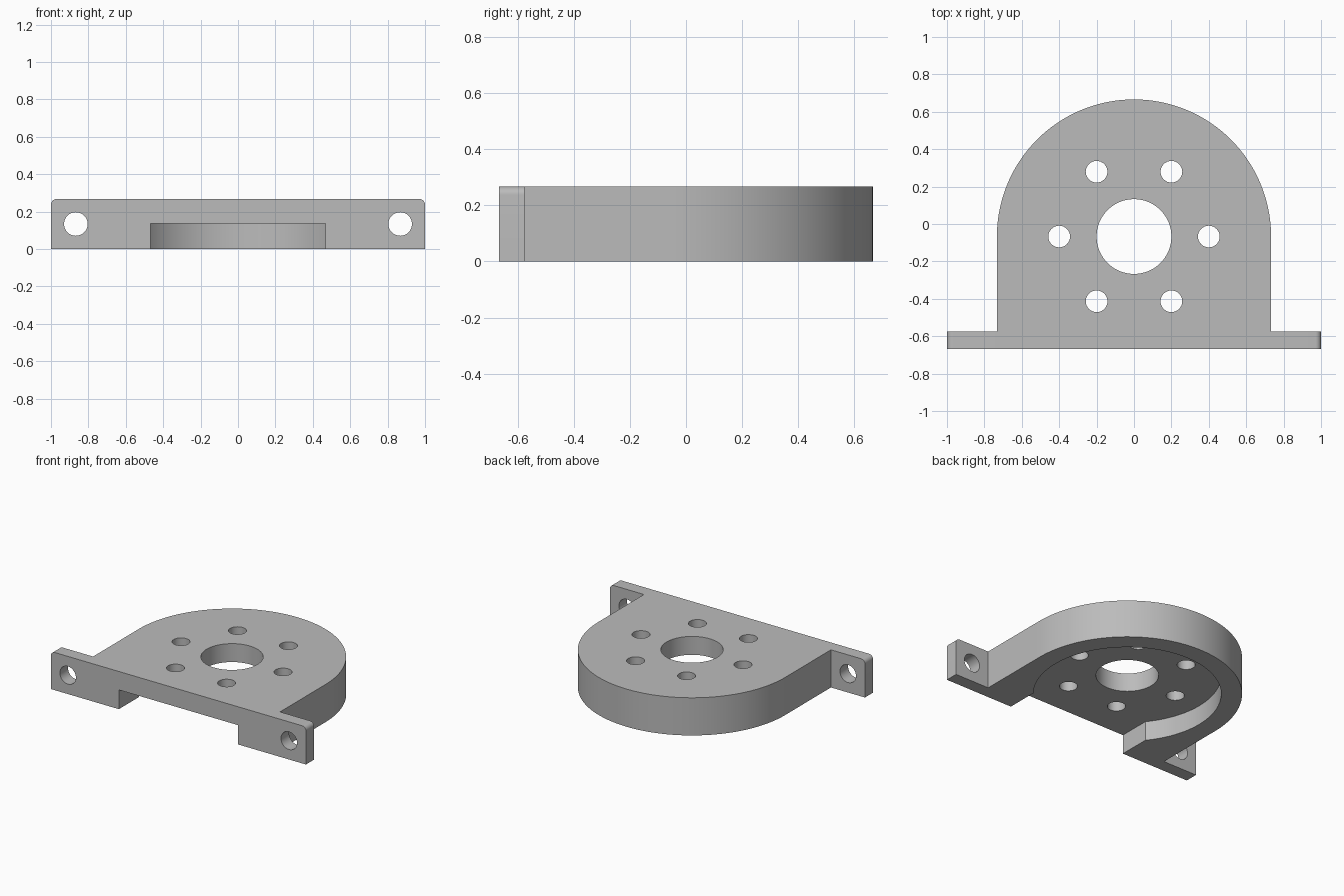
import bpy
import bmesh
from math import cos, sin, pi, acos, sqrt
from mathutils import Matrix

cube = bpy.data.objects.get("Cube")
if cube:
    bpy.data.objects.remove(cube, do_unlink=True)

HEIGHT = 0.267
FRONT, BACK = -0.667, 0.667
CENTER_Y = -0.067        # centre of the round body and its holes
BODY_R, RECESS_R, SLOT_X = 0.733, 0.6, 0.467

grey = bpy.data.materials.new("plain grey")
grey.use_nodes = True
colour = (0.5, 0.5, 0.5, 1)
grey.diffuse_color = colour
grey.node_tree.nodes["Principled BSDF"].inputs["Base Color"].default_value = colour


def arc(cx, cy, r, start, end, steps):
    return [(cx + r * cos(start + (end - start) * i / steps),
             cy + r * sin(start + (end - start) * i / steps)) for i in range(steps + 1)]


def prism(name, outline, low, high, upright=False):
    """Extrude an outline along z, or along y when upright."""
    bm = bmesh.new()
    place = (lambda p: (p[0], low, p[1])) if upright else (lambda p: (p[0], p[1], low))
    face = bm.faces.new([bm.verts.new(place(p)) for p in outline])
    ext = bmesh.ops.extrude_face_region(bm, geom=[face])
    verts = [v for v in ext["geom"] if isinstance(v, bmesh.types.BMVert)]
    step = (0, high - low, 0) if upright else (0, 0, high - low)
    bmesh.ops.translate(bm, vec=step, verts=verts)
    bmesh.ops.recalc_face_normals(bm, faces=bm.faces)
    mesh = bpy.data.meshes.new(name)
    bm.to_mesh(mesh)
    bm.free()
    mesh.materials.append(grey)
    obj = bpy.data.objects.new(name, mesh)
    bpy.context.collection.objects.link(obj)
    return obj


def circle(cx, cy, r, steps=48):
    return arc(cx, cy, r, 0, 2 * pi, steps)[:-1]


def combine(target, tool, operation):
    """Apply a boolean and drop the tool."""
    bpy.context.view_layer.objects.active = target
    mod = target.modifiers.new(operation.lower(), 'BOOLEAN')
    mod.operation, mod.solver, mod.object = operation, 'EXACT', tool
    bpy.ops.object.modifier_apply(modifier=mod.name)
    bpy.data.objects.remove(tool, do_unlink=True)


# Round-backed body
bracket = prism("mounting_bracket",
                arc(0, CENTER_Y, BODY_R, 0, pi, 96) + [(-BODY_R, FRONT), (BODY_R, FRONT)],
                0, HEIGHT)

# Front flange with rounded upper corners
c = 0.03
flange = prism("front_flange",
               [(-1, 0), (1, 0)] + arc(1 - c, HEIGHT - c, c, 0, pi / 2, 8)
               + arc(c - 1, HEIGHT - c, c, pi / 2, pi, 8),
               FRONT, -0.576, upright=True)
combine(bracket, flange, 'UNION')

# Underside recess, open to the front
a = acos(SLOT_X / RECESS_R)
recess = prism("recess_cutter",
               arc(0, CENTER_Y, RECESS_R, -a, pi + a, 96) + [(-SLOT_X, -0.8), (SLOT_X, -0.8)],
               -0.1, HEIGHT / 2 + 0.003)
combine(bracket, recess, 'DIFFERENCE')

# Centre bore and ring of six holes
combine(bracket, prism("bore_cutter", circle(0, CENTER_Y, 0.2, 64), -0.1, 0.4), 'DIFFERENCE')
for i in range(6):
    t = i * pi / 3
    hole = circle(0.4 * cos(t), CENTER_Y + 0.4 * sin(t), 0.058, 32)
    combine(bracket, prism("hole_cutter", hole, -0.1, 0.4), 'DIFFERENCE')

# Flange bolt holes
for side in (-1, 1):
    hole = circle(side * 0.867, HEIGHT / 2, 0.063, 32)
    combine(bracket, prism("bolt_cutter", hole, -0.8, -0.5, upright=True), 'DIFFERENCE')

# Smooth round walls, sharp edges kept
bpy.ops.object.select_all(action='DESELECT')
bracket.select_set(True)
bpy.context.view_layer.objects.active = bracket
bpy.ops.object.shade_smooth_by_angle(angle=pi / 6)
